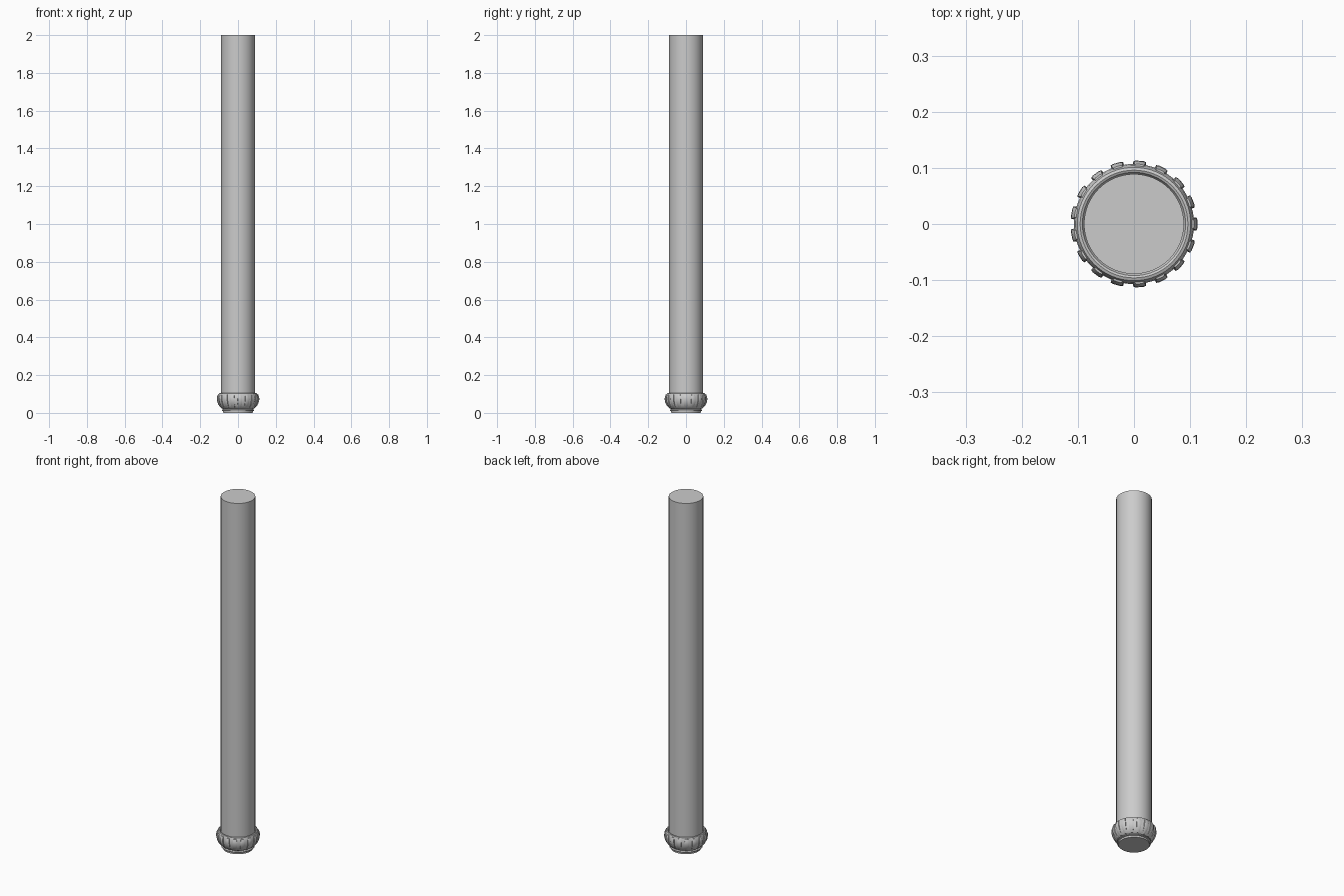
import bpy, bmesh
from math import sin, cos, pi, tau

if "Cube" in bpy.data.objects:
    bpy.data.objects.remove(bpy.data.objects["Cube"])

SEG = 64
RIBS = 17


def finish(name, bm, angle=0.6):
    bmesh.ops.recalc_face_normals(bm, faces=bm.faces)
    me = bpy.data.meshes.new(name)
    bm.to_mesh(me)
    bm.free()
    ob = bpy.data.objects.new(name, me)
    bpy.context.collection.objects.link(ob)
    bpy.ops.object.select_all(action='DESELECT')
    ob.select_set(True)
    bpy.context.view_layer.objects.active = ob
    bpy.ops.object.shade_smooth_by_angle(angle=angle)
    return ob


def lathe(name, profile):
    bm = bmesh.new()
    rings = [[bm.verts.new((r * cos(tau * i / SEG), r * sin(tau * i / SEG), z))
              for i in range(SEG)] for r, z in profile]
    for a, b in zip(rings, rings[1:]):
        for i in range(SEG):
            j = (i + 1) % SEG
            bm.faces.new((a[i], a[j], b[j], b[i]))
    bm.faces.new(rings[0])
    bm.faces.new(rings[-1])
    return finish(name, bm)


# plain round shaft
lathe("shaft", [(0.089, 0.085), (0.089, 2.0)])

# rounded base with a foot lip and top rim
lathe("base_collar", [
    (0.078, 0.0), (0.079, 0.009), (0.086, 0.011), (0.086, 0.016), (0.079, 0.02),
    (0.09, 0.027), (0.099, 0.04), (0.104, 0.053), (0.107, 0.067), (0.107, 0.08),
    (0.105, 0.094), (0.101, 0.103), (0.096, 0.105), (0.092, 0.103), (0.088, 0.095)])

# raised curved leaves around the base: (radius, z, half width)
LEAF = [(0.085, 0.022, 0.006), (0.095, 0.031, 0.0085), (0.104, 0.043, 0.0105),
        (0.110, 0.057, 0.0115), (0.113, 0.072, 0.0115), (0.112, 0.085, 0.0105),
        (0.107, 0.097, 0.008)]
bm = bmesh.new()
for k in range(RIBS):
    a = tau * k / RIBS
    rows = []
    for r, z, w in LEAF:
        row = []
        for dr, t in ((-0.012, -w), (-0.0015, -w), (0, -w * 0.6), (0, w * 0.6),
                      (-0.0015, w), (-0.012, w)):
            x = r + dr
            row.append(bm.verts.new((x * cos(a) - t * sin(a), x * sin(a) + t * cos(a), z)))
        rows.append(row)
    for p, q in zip(rows, rows[1:]):
        for i in range(6):
            j = (i + 1) % 6
            bm.faces.new((p[i], p[j], q[j], q[i]))
    bm.faces.new(rows[0])
    bm.faces.new(rows[-1])
finish("base_leaves", bm, 0.5)
